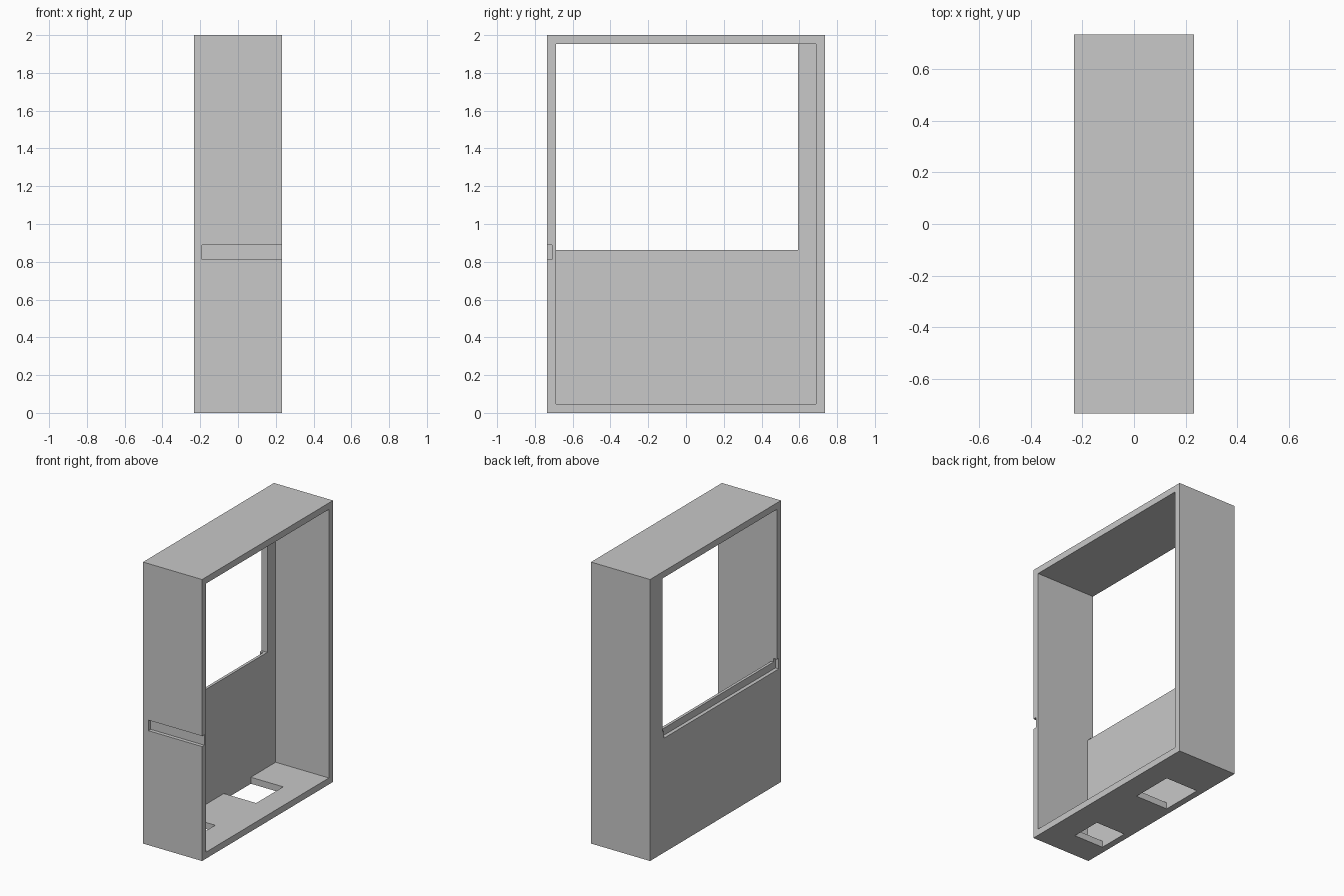
import bpy

cube = bpy.data.objects.get("Cube")
if cube:
    bpy.data.objects.remove(cube, do_unlink=True)

# Plain grey material
grey = bpy.data.materials.new("light_grey")
grey.use_nodes = True
colour = (0.58, 0.58, 0.58, 1)
grey.diffuse_color = colour
grey.node_tree.nodes["Principled BSDF"].inputs["Base Color"].default_value = colour


def box(name, x, y, z):
    """Axis-aligned box from (min, max) ranges."""
    bpy.ops.mesh.primitive_cube_add(size=1)
    obj = bpy.context.object
    obj.name = name
    obj.location = [(a + b) / 2 for a, b in (x, y, z)]
    obj.scale = [b - a for a, b in (x, y, z)]
    bpy.ops.object.transform_apply(location=True, rotation=False, scale=True)
    obj.data.materials.append(grey)
    return obj


def cut(target, name, x, y, z):
    """Subtract a box from the target and discard the cutter."""
    cutter = box(name, x, y, z)
    cutter.hide_render = True
    mod = target.modifiers.new(name, "BOOLEAN")
    mod.operation = "DIFFERENCE"
    mod.solver = "EXACT"
    mod.object = cutter
    bpy.ops.object.select_all(action="DESELECT")
    target.select_set(True)
    bpy.context.view_layer.objects.active = target
    bpy.ops.object.modifier_apply(modifier=mod.name)
    bpy.data.objects.remove(cutter, do_unlink=True)


W, D, H = 0.232, 0.735, 2.0     # half width, half depth, height
T = 0.046                       # wall thickness
OUT = 0.1                       # cutter overshoot
GROOVE = 0.026                  # groove depth
groove_z = (0.813, 0.888)

# Case shell, open on the +x side
case = box("case_shell", (-W, W), (-D, D), (0, H))
cut(case, "cavity", (-W + T, W + OUT), (-D + T, D - T), (T, H - T))

# Large window through the side panel
cut(case, "window", (-W - OUT, -W + T + OUT), (-D + T, 0.594), (0.863, H - T))

# Shallow grooves along the window sill and across the front
cut(case, "sill_groove", (-W - OUT, -W + GROOVE), (-D + GROOVE, 0.577), groove_z)
cut(case, "front_groove", (-0.19, W + OUT), (-D - OUT, -D + GROOVE), groove_z)

# Two openings in the floor, against the side panel
for name, x_max, y in (("front_opening", 0.045, (-0.54, -0.32)),
                       ("rear_opening", 0.068, (0.107, 0.41))):
    cut(case, name, (-W + T, x_max), y, (-OUT, T + OUT))

for poly in case.data.polygons:
    poly.use_smooth = False
    poly.material_index = 0
